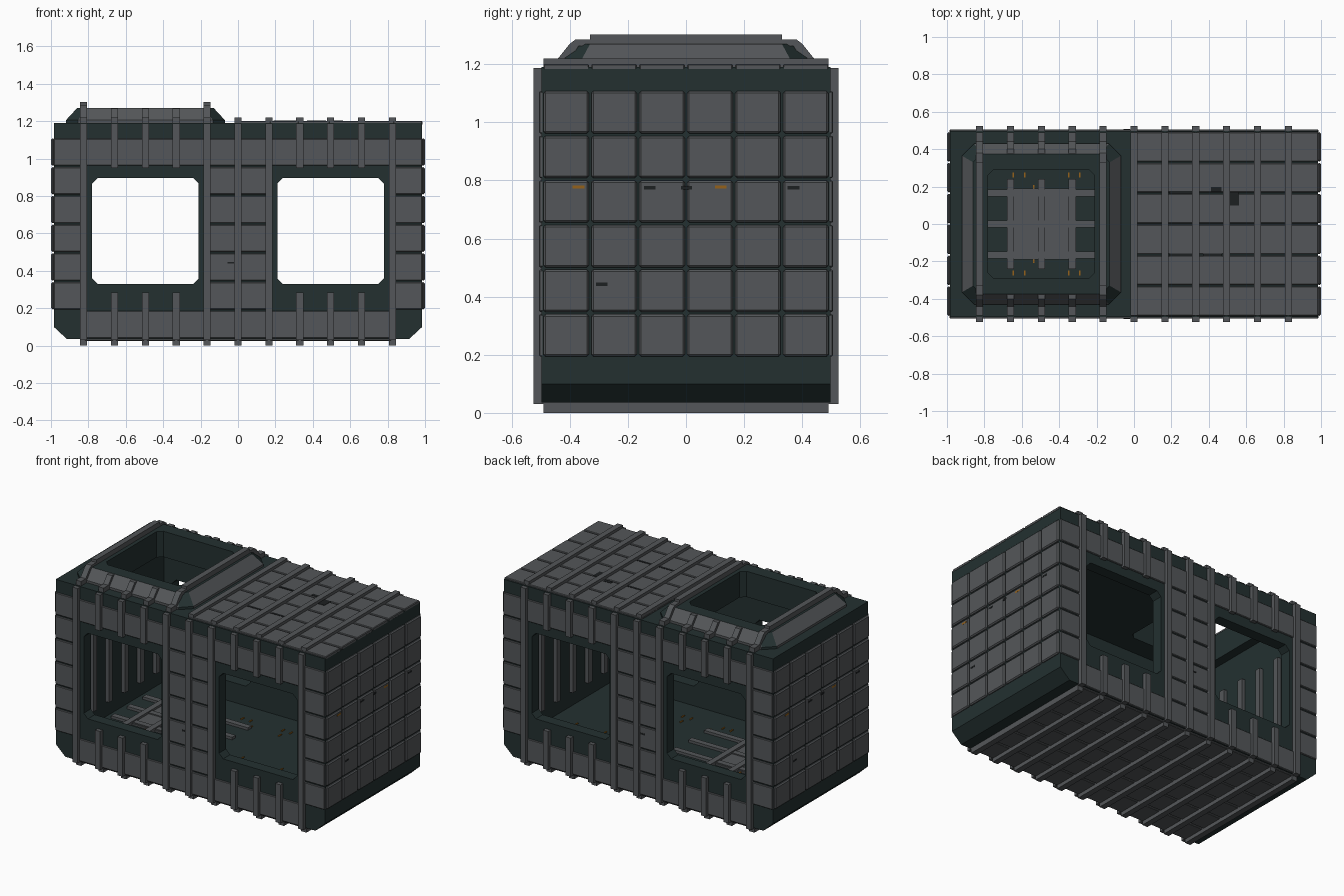
import bpy, bmesh, math
from mathutils import Vector

if "Cube" in bpy.data.objects:
    bpy.data.objects.remove(bpy.data.objects["Cube"])


def material(name, rgb):
    m = bpy.data.materials.new(name)
    m.diffuse_color = (*rgb, 1)
    m.use_nodes = True
    m.node_tree.nodes["Principled BSDF"].inputs["Base Color"].default_value = m.diffuse_color
    return m


GREEN = material("dark green hull", (0.017, 0.030, 0.030))
GREY = material("grey plating", (0.088, 0.094, 0.100))
ORANGE = material("orange marker", (0.30, 0.12, 0.01))
BLACK = material("black slot", (0.012, 0.014, 0.015))


def finish(name, bm, mats, bevel=0):
    bmesh.ops.recalc_face_normals(bm, faces=bm.faces)
    me = bpy.data.meshes.new(name)
    bm.to_mesh(me)
    bm.free()
    ob = bpy.data.objects.new(name, me)
    bpy.context.collection.objects.link(ob)
    for m in mats:
        me.materials.append(m)
    if bevel:
        b = ob.modifiers.new("edge_chamfer", "BEVEL")
        b.width, b.segments = bevel, 1
    return ob


def add_box(bm, x0, x1, y0, y1, z0, z1):
    vs = bmesh.ops.create_cube(bm, size=1)["verts"]
    for v in vs:
        v.co = Vector((x1 if v.co.x > 0 else x0, y1 if v.co.y > 0 else y0, z1 if v.co.z > 0 else z0))


def boxes(name, items, mat, bevel=0):
    bm = bmesh.new()
    for it in items:
        add_box(bm, *it)
    return finish(name, bm, [mat], bevel)


def add_prism(bm, pts, axis, a, b):
    """Extrude a 2D profile along axis 'x' (pts y,z), 'y' (pts x,z) or 'z' (pts x,y)."""
    at = {"x": lambda p, t: (t, p[0], p[1]), "y": lambda p, t: (p[0], t, p[1]),
          "z": lambda p, t: (p[0], p[1], t)}[axis]
    lo = [bm.verts.new(at(p, a)) for p in pts]
    hi = [bm.verts.new(at(p, b)) for p in pts]
    bm.faces.new(lo)
    bm.faces.new(hi)
    n = len(pts)
    for i in range(n):
        bm.faces.new((lo[i], lo[(i + 1) % n], hi[(i + 1) % n], hi[i]))


def octagon(cx, cy, hx, hy, c):
    return [(cx + sx, cy + sy) for sx, sy in (
        (-hx, -hy + c), (-hx + c, -hy), (hx - c, -hy), (hx, -hy + c),
        (hx, hy - c), (hx - c, hy), (-hx + c, hy), (-hx, hy - c))]


P = 0.165                      # plating grid pitch
HX = -0.495                    # hatch centre
ROWS = [0.19 + i * 0.1535 for i in range(7)]
COLS = [-0.99 + i * P for i in range(13)]
G = 0.004                      # half gap between plates

# Hull shell with chamfered lower ends
bm = bmesh.new()
add_prism(bm, [(-0.985, 0.10), (-0.915, 0.035), (0.915, 0.035), (0.985, 0.10),
               (0.985, 1.19), (-0.985, 1.19)], "y", -0.498, 0.498)
hull = finish("hull", bm, [GREEN])


def cut(name, build):
    bm = bmesh.new()
    build(bm)
    c = finish(name, bm, [GREEN])
    c.hide_render = True
    c.hide_viewport = True
    c.display_type = "WIRE"
    m = hull.modifiers.new(name, "BOOLEAN")
    m.operation, m.object, m.solver = "DIFFERENCE", c, "EXACT"


cut("room_cutter", lambda bm: add_box(bm, -0.84, 0.84, -0.425, 0.425, 0.20, 1.10))
for s in (-1, 1):
    cut("window_cutter", lambda bm: add_prism(
        bm, octagon(s * 0.495, 0.6125, 0.285, 0.283, 0.03), "y", -0.7, 0.7))
cut("hatch_cutter", lambda bm: add_prism(bm, octagon(HX, 0, 0.285, 0.29, 0.03), "z", 1.0, 1.4))

# Side wall plates: long walls, then end walls
plates = []
for s in (-1, 1):
    ya, yb = sorted((s * 0.49, s * 0.506))
    for c in range(12):
        for r in range(6):
            if r == 5 or c in (0, 5, 6, 11):
                plates.append((COLS[c] + G, COLS[c + 1] - G, ya, yb, ROWS[r] + G, ROWS[r + 1] - G))
        if 1 <= c <= 10:
            plates.append((COLS[c] + G, COLS[c + 1] - G, ya, yb, 0.038, ROWS[0] - G))
boxes("long_wall_plates", plates, GREY, 0.004)
plates = []
for s in (-1, 1):
    xa, xb = sorted((s * 0.98, s * 0.999))
    for c in range(6):
        y = -0.495 + c * P
        for r in range(6):
            plates.append((xa, xb, y + G, y + P - G, ROWS[r] + G, ROWS[r + 1] - G))
boxes("end_wall_plates", plates, GREY, 0.007)

# Roof and underside plates
roof, under = [], []
for c in range(12):
    for k in range(6):
        y = -0.495 + k * P
        if c >= 6:
            roof.append((COLS[c] + (-0.02 if c == 6 else G), COLS[c + 1] - G, y + G, y + P - G, 1.18, 1.201))
        if 1 <= c <= 10:
            under.append((COLS[c] + G, COLS[c + 1] - G, y + G, y + P - G, 0.025, 0.045))
boxes("roof_plates", roof, GREY, 0.004)
boxes("underside_plates", under, GREY, 0.004)

# Ribs wrapped around the hull
ribs = []
W = 0.019
for i in range(-5, 6):
    x = i * P
    ribs.append((x - W, x + W, -0.49, 0.49, 0.0, 0.04))
    if i >= 0:
        ribs.append((x - W, x + W, -0.49, 0.49, 1.185, 1.22))
    for s in (-1, 1):
        ya, yb = sorted((s * 0.485, s * 0.525))
        if abs(i) in (0, 1, 5):
            ribs.append((x - W, x + W, ya, yb, 0.03, 1.187))
        else:
            ribs.append((x - W, x + W, ya, yb, 0.03, 0.285))
            ribs.append((x - W, x + W, ya, yb, 0.95, 1.187))
boxes("hull_ribs", ribs, GREY)

# Hatch coaming: sloped grey sides, green corners, top and lining
bm = bmesh.new()
loops = []
for hx, hy, c, z in ((0.425, 0.43, 0.065, 1.185), (0.425, 0.43, 0.065, 1.205), (0.365, 0.375, 0.045, 1.27),
                     (0.285, 0.29, 0.03, 1.27), (0.285, 0.29, 0.03, 1.185)):
    loops.append([bm.verts.new((x, y, z)) for x, y in octagon(HX, 0, hx, hy, c)])
n_loops = len(loops)
for j in range(n_loops):
    a, b = loops[j], loops[(j + 1) % n_loops]
    for i in range(8):
        f = bm.faces.new((a[i], a[(i + 1) % 8], b[(i + 1) % 8], b[i]))
        f.material_index = 1 if j < 2 and i % 2 == 1 or j < 2 and i in (3, 7) else 0
bm.normal_update()
for f in bm.faces:
    n = f.normal
    if min(abs(n.x), abs(n.y)) > 0.2:
        f.material_index = 0
finish("hatch_coaming", bm, [GREEN, GREY])

# Ribs climbing the coaming, and the two bars across its top
bm = bmesh.new()
for i in range(-5, 0):
    x, end = i * P, i in (-5, -1)
    for s in (-1, 1):
        prof = [(0.49, 1.185), (0.49, 1.22), (0.44, 1.22), (0.40, 1.268), (0.375, 1.268), (0.42, 1.185)]
        if end:
            prof[3:5] = [(0.40, 1.27), (0.38, 1.285), (0.33, 1.285), (0.33, 1.262), (0.37, 1.262)]
        add_prism(bm, [(s * y, z) for y, z in prof], "x", x - W, x + W)
    if end:
        add_box(bm, x - W, x + W, -0.33, 0.33, 1.262, 1.302)
finish("hatch_ribs", bm, [GREY])

# Interior end wall ribs
boxes("interior_wall_ribs", [(min(s * 0.815, s * 0.845), max(s * 0.815, s * 0.845),
                              k * P - W, k * P + W, 0.3, 0.9)
                             for s in (-1, 1) for k in range(-2, 3)], GREY)

# Floor grating below the hatch
grate = [(HX - 0.18, HX + 0.18, -0.19, 0.19, 0.195, 0.21)]
for k in (-1, 0, 1):
    grate.append((-0.80, -0.03, k * P - W, k * P + W, 0.195, 0.217))
    grate.append((HX + k * P - W, HX + k * P + W, -0.24, 0.24, 0.195, 0.224))
boxes("floor_grating", grate, GREY)

# Small orange floor markers
marks = []
for cx in (-0.495, 0.0, 0.495):
    for s in (-1, 1):
        for dx, y in ((-0.15, 0.262), (-0.09, 0.262), (-0.04, 0.195), (0.145, 0.262), (0.205, 0.262), (0.17, 0.195)):
            marks.append((cx + dx - 0.004, cx + dx + 0.004, s * y - 0.014, s * y + 0.014, 0.198, 0.206))
boxes("floor_markers", marks, ORANGE)

# Slots and orange markers on the outer plates
slots, lamps = [], []
for s in (-1, 1):
    xa, xb = sorted((s * 0.996, s * 1.0))
    for y, z in ((-0.125, 0.775), (0.0, 0.775), (0.37, 0.775), (-0.29, 0.443)):
        slots.append((xa, xb, s * y - (0.02 if y < 0 or y > 0.1 else 0.018), s * y + 0.02, z - 0.006, z + 0.006))
    for y in (-0.37, 0.12):
        lamps.append((xa, xb, s * y - 0.02, s * y + 0.02, 0.772, 0.783))
    ya, yb = sorted((s * 0.503, s * 0.508))
    slots.append((-0.055, -0.022, ya, yb, 0.438, 0.448))
for x, y, hx, hy in ((0.44, 0.185, 0.028, 0.012), (0.535, 0.135, 0.027, 0.035), (0.25, 0.168, 0.06, 0.008),
                     (0.25, -0.165, 0.06, 0.008), (0.42, -0.165, 0.05, 0.008)):
    slots.append((x - hx, x + hx, y - hy, y + hy, 1.197, 1.203))
boxes("plate_slots", slots, BLACK)
boxes("plate_lamps", lamps, ORANGE)
